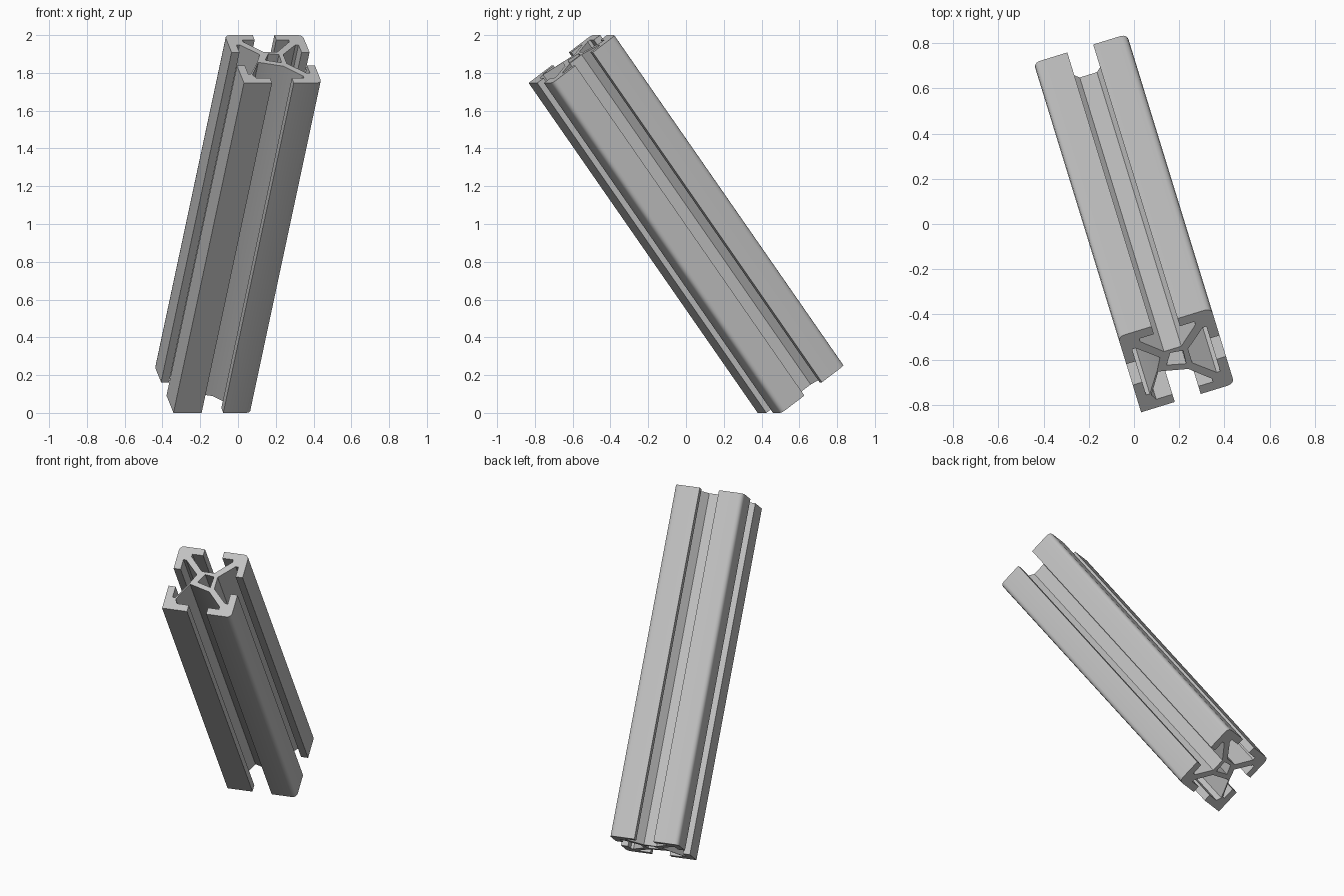
import bpy
import bmesh
from math import sin, cos, pi, radians
from mathutils import Matrix, Vector

cube = bpy.data.objects.get("Cube")
if cube:
    bpy.data.objects.remove(cube, do_unlink=True)

SIZE = 0.4318           # width of the square section
HALF = SIZE / 2
LENGTH = SIZE * 5
SLOT = 0.06             # half the slot opening
LIP = 0.172             # inner face of the slot lips
RADIUS = 0.028          # rounding of the outer corners


def rotate(point, quarter):
    """Turn a section point by quarter turns."""
    x, y = point
    for _ in range(quarter):
        x, y = -y, x
    return x, y


def corner(sharp):
    """Outer corner, either sharp or rounded."""
    if sharp:
        return [(HALF, HALF)]
    c = HALF - RADIUS
    return [(c + RADIUS * cos(a), c + RADIUS * sin(a))
            for a in (i * pi / 6 for i in range(4))]


def quadrant(thin):
    """One arm with its corner rail; one arm is only a thin web."""
    if thin:
        start = [(0.093, 0.022), (0.155, 0.133), (LIP, 0.133)]
        end = [(0.135, LIP), (0.150, 0.142), (0.09, 0.03)]
    else:
        start = [(0.065, 0.04), (0.155, 0.128), (LIP, 0.128)]
        end = [(y, x) for x, y in reversed(start)]
    rail = [(LIP, SLOT), (HALF, SLOT)] + corner(thin) + [(SLOT, HALF), (SLOT, LIP)]
    return start + rail + end


# Section outline and the central bore
outline = [rotate(p, q) for q in range(4) for p in quadrant(q == 2)]
bore = [(0.042, 0.04), (-0.015, 0.048), (-0.047, -0.01), (0.038, -0.034)]

bm = bmesh.new()
edges = []
for loop in (outline, bore):
    verts = [bm.verts.new((x, y, -LENGTH / 2)) for x, y in loop]
    edges += [bm.edges.new((verts[i - 1], verts[i])) for i in range(len(verts))]
bmesh.ops.triangle_fill(bm, edges=edges, use_beauty=True, normal=(0, 0, 1))

# Extrude the section into the rail
result = bmesh.ops.extrude_face_region(bm, geom=bm.faces[:])
top = [g for g in result["geom"] if isinstance(g, bmesh.types.BMVert)]
bmesh.ops.translate(bm, verts=top, vec=(0, 0, LENGTH))
bmesh.ops.recalc_face_normals(bm, faces=bm.faces[:])

# Lean the rail forward and turn it
tilt = Matrix.Rotation(radians(17.1), 4, 'Z') @ Matrix.Rotation(radians(36), 4, 'X')
bmesh.ops.transform(bm, matrix=Matrix.Translation((0, 0, 1)) @ tilt, verts=bm.verts[:])

# Centre it on the ground
low = Vector([min(v.co[i] for v in bm.verts) for i in range(3)])
high = Vector([max(v.co[i] for v in bm.verts) for i in range(3)])
mid = (low + high) / 2
bmesh.ops.translate(bm, verts=bm.verts[:], vec=(-mid.x, -mid.y, -low.z))

mesh = bpy.data.meshes.new("slotted_rail")
bm.to_mesh(mesh)
bm.free()
rail = bpy.data.objects.new("slotted_rail", mesh)
bpy.context.collection.objects.link(rail)

# Plain grey metal
colour = (0.53, 0.53, 0.53, 1)
metal = bpy.data.materials.new("grey_metal")
metal.use_nodes = True
metal.diffuse_color = colour
for node in metal.node_tree.nodes:
    if node.type == 'BSDF_PRINCIPLED':
        node.inputs["Base Color"].default_value = colour
mesh.materials.append(metal)

bpy.ops.object.select_all(action='DESELECT')
rail.select_set(True)
bpy.context.view_layer.objects.active = rail
bpy.ops.object.shade_smooth_by_angle(angle=radians(32))
